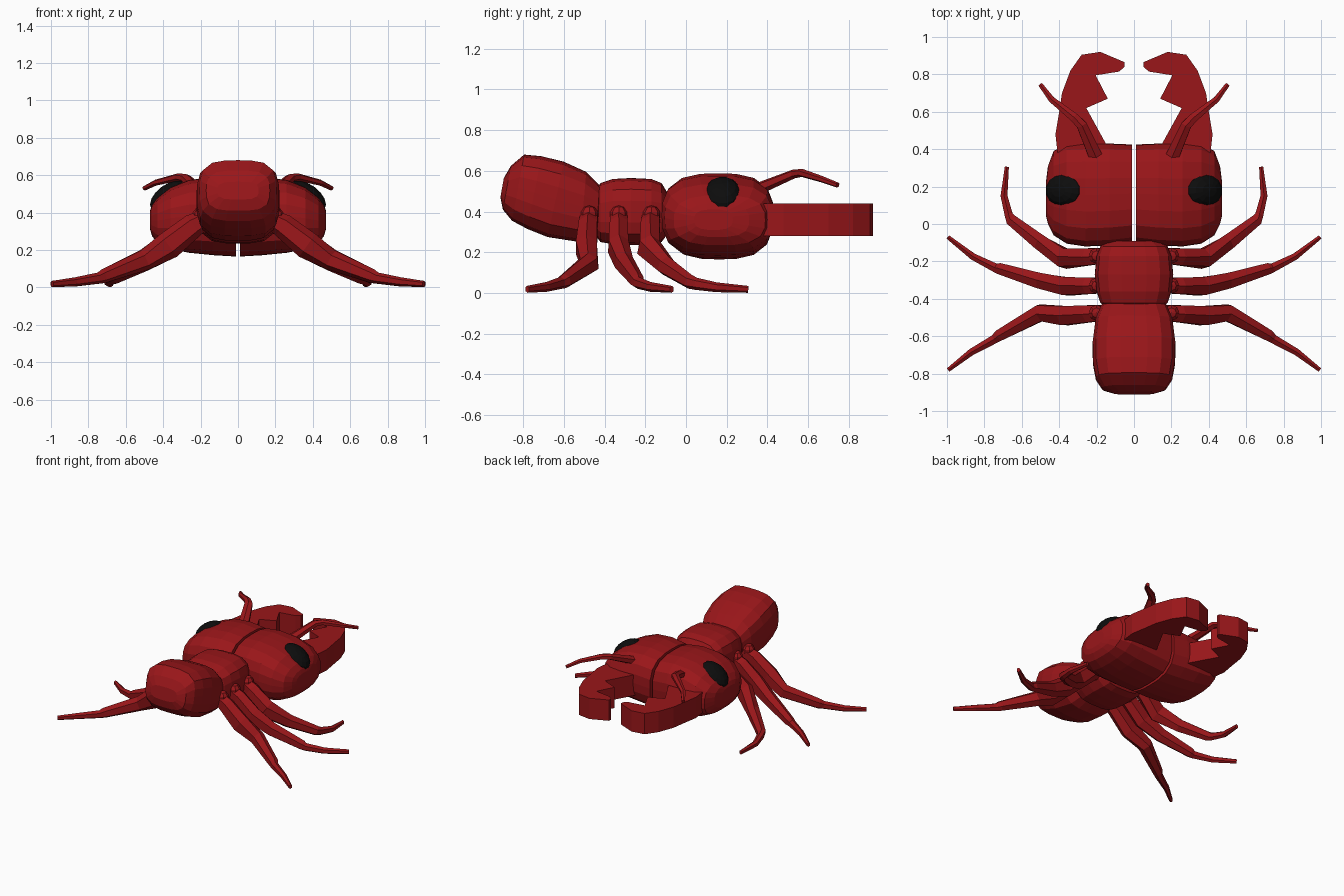
import bpy, bmesh, math
from mathutils import Vector as V

if "Cube" in bpy.data.objects:
    bpy.data.objects.remove(bpy.data.objects["Cube"])


def material(name, color):
    m = bpy.data.materials.new(name)
    m.diffuse_color = color
    m.use_nodes = True
    m.node_tree.nodes["Principled BSDF"].inputs["Base Color"].default_value = m.diffuse_color
    return m


RED = material("red shell", (0.32, 0.008, 0.01, 1))
BLACK = material("black eye", (0.004, 0.004, 0.004, 1))


def finish(bm, name, mat=RED, mirror=True):
    bmesh.ops.recalc_face_normals(bm, faces=bm.faces)
    mesh = bpy.data.meshes.new(name)
    bm.to_mesh(mesh)
    bm.free()
    mesh.materials.append(mat)
    ob = bpy.data.objects.new(name, mesh)
    bpy.context.collection.objects.link(ob)
    if mirror:
        ob.modifiers.new("Mirror", 'MIRROR')
    return ob


def loft(bm, rings, n, power=2.0, start=0.0):
    """Skin superellipse rings given as (centre, half axis u, half axis v)."""
    loops = []
    for c, u, v in rings:
        loop = []
        for i in range(n):
            a = start + 2 * math.pi * i / n
            ca, sa = math.cos(a), math.sin(a)
            k = (abs(ca) ** power + abs(sa) ** power) ** (-1 / power)
            loop.append(bm.verts.new(c + u * ca * k + v * sa * k))
        loops.append(loop)
    for p, q in zip(loops, loops[1:]):
        for i in range(n):
            j = (i + 1) % n
            bm.faces.new((p[i], p[j], q[j], q[i]))
    bm.faces.new(loops[0])
    bm.faces.new(loops[-1])


def body(name, stations):
    """Body segment from (top y, top z, bottom y, bottom z, half width)."""
    rings = []
    for ty, tz, by, bz, w in stations:
        top, bot = V((0, ty, tz)), V((0, by, bz))
        rings.append(((top + bot) / 2, V((w, 0, 0)), (top - bot) / 2))
    bm = bmesh.new()
    loft(bm, rings, 20, 3.4)
    finish(bm, name, mirror=False)


def limb(name, path, n=6, joint=None):
    """Tapered limb from (x, y, z, half width, half height), plus a hip ball."""
    pts = [V(p[:3]) for p in path]
    rings = []
    for i, p in enumerate(path):
        t = (pts[min(i + 1, len(pts) - 1)] - pts[max(i - 1, 0)]).normalized()
        side = t.cross(V((0, 0, 1))).normalized()
        rings.append((pts[i], side * p[3], side.cross(t) * p[4]))
    bm = bmesh.new()
    loft(bm, rings, n, 2.5, math.pi / n)
    if joint:
        r = bmesh.ops.create_uvsphere(bm, u_segments=8, v_segments=5, radius=0.045)
        bmesh.ops.translate(bm, verts=r["verts"], vec=joint)
    for v in bm.verts:
        v.co.z = max(v.co.z, 0)
    finish(bm, name)


# abdomen and thorax
body("abdomen", [(-.41, .47, -.41, .32, .13), (-.425, .53, -.44, .28, .175),
                 (-.49, .595, -.52, .25, .205), (-.60, .645, -.68, .275, .222),
                 (-.71, .672, -.78, .315, .22), (-.795, .68, -.855, .355, .205),
                 (-.86, .625, -.90, .41, .17), (-.895, .565, -.912, .47, .11)])
body("thorax", [(-.45, .50, -.45, .29, .15), (-.42, .54, -.42, .25, .18),
                (-.36, .56, -.36, .24, .20), (-.27, .565, -.27, .235, .21),
                (-.17, .56, -.17, .235, .20), (-.12, .54, -.12, .25, .18),
                (-.09, .49, -.09, .29, .14)])

# head halves with a narrow seam: x, y range, z range
bm = bmesh.new()
loft(bm, [(V((x, (y0 + y1) / 2, (z0 + z1) / 2)), V((0, (y1 - y0) / 2, 0)),
           V((0, 0, (z1 - z0) / 2))) for x, y0, y1, z0, z1 in [
    (.01, -.10, .425, .165, .575), (.13, -.115, .43, .172, .588),
    (.26, -.12, .43, .185, .575), (.36, -.105, .425, .205, .535),
    (.43, -.06, .39, .235, .48), (.46, 0, .31, .275, .44),
    (.47, .04, .23, .31, .41)]], 20, 2.9)
finish(bm, "head")

# eyes
bm = bmesh.new()
bmesh.ops.create_uvsphere(bm, u_segments=14, v_segments=8, radius=1)
ca, sa = math.cos(math.radians(36)), math.sin(math.radians(36))
for v in bm.verts:
    x, y, z = v.co.x * .118, v.co.y * .092, v.co.z * .065
    v.co = (.37 + x * ca + z * sa, .18 + y, .485 - x * sa + z * ca)
finish(bm, "eyes", BLACK)

# mandibles: extruded toothed outline
outline = [(.15, .33), (.145, .42), (.255, .62), (.14, .67), (.205, .795), (.08, .815),
           (.05, .84), (.05, .865), (.18, .92), (.28, .905), (.34, .82), (.385, .70),
           (.40, .60), (.42, .48), (.41, .39), (.39, .33)]
bm = bmesh.new()
face = bm.faces.new([bm.verts.new((x, y, .28)) for x, y in outline])
ext = bmesh.ops.extrude_face_region(bm, geom=[face], use_keep_orig=True)
bmesh.ops.translate(bm, vec=(0, 0, .16),
                    verts=[g for g in ext["geom"] if isinstance(g, bmesh.types.BMVert)])
finish(bm, "mandibles")

# antennae
limb("antennae", [(.20, .35, .51, .04, .03), (.28, .53, .585, .03, .022),
                  (.32, .57, .59, .026, .02), (.44, .665, .56, .018, .016),
                  (.50, .745, .53, .013, .013)])

# legs: three pairs
limb("front_legs", [(.17, -.17, .37, .045, .05), (.24, -.175, .33, .05, .065),
                    (.37, -.185, .225, .055, .075), (.50, -.10, .135, .045, .05),
                    (.655, .02, .055, .033, .036), (.67, .05, .045, .024, .03),
                    (.695, .15, .028, .02, .024), (.68, .305, .018, .012, .017)],
     joint=(.20, -.17, .385))
limb("middle_legs", [(.17, -.33, .37, .045, .05), (.24, -.33, .33, .048, .065),
                     (.36, -.333, .23, .053, .072), (.50, -.305, .15, .046, .055),
                     (.715, -.24, .06, .033, .038), (.74, -.235, .05, .026, .03),
                     (.86, -.175, .03, .02, .024), (.995, -.07, .018, .012, .017)],
     joint=(.20, -.33, .385))
limb("back_legs", [(.17, -.475, .37, .045, .05), (.24, -.48, .33, .05, .065),
                   (.37, -.49, .225, .056, .075), (.50, -.475, .145, .048, .055),
                   (.72, -.595, .06, .033, .038), (.745, -.615, .05, .026, .03),
                   (.87, -.685, .03, .02, .024), (.993, -.78, .018, .012, .017)],
     joint=(.20, -.475, .385))
